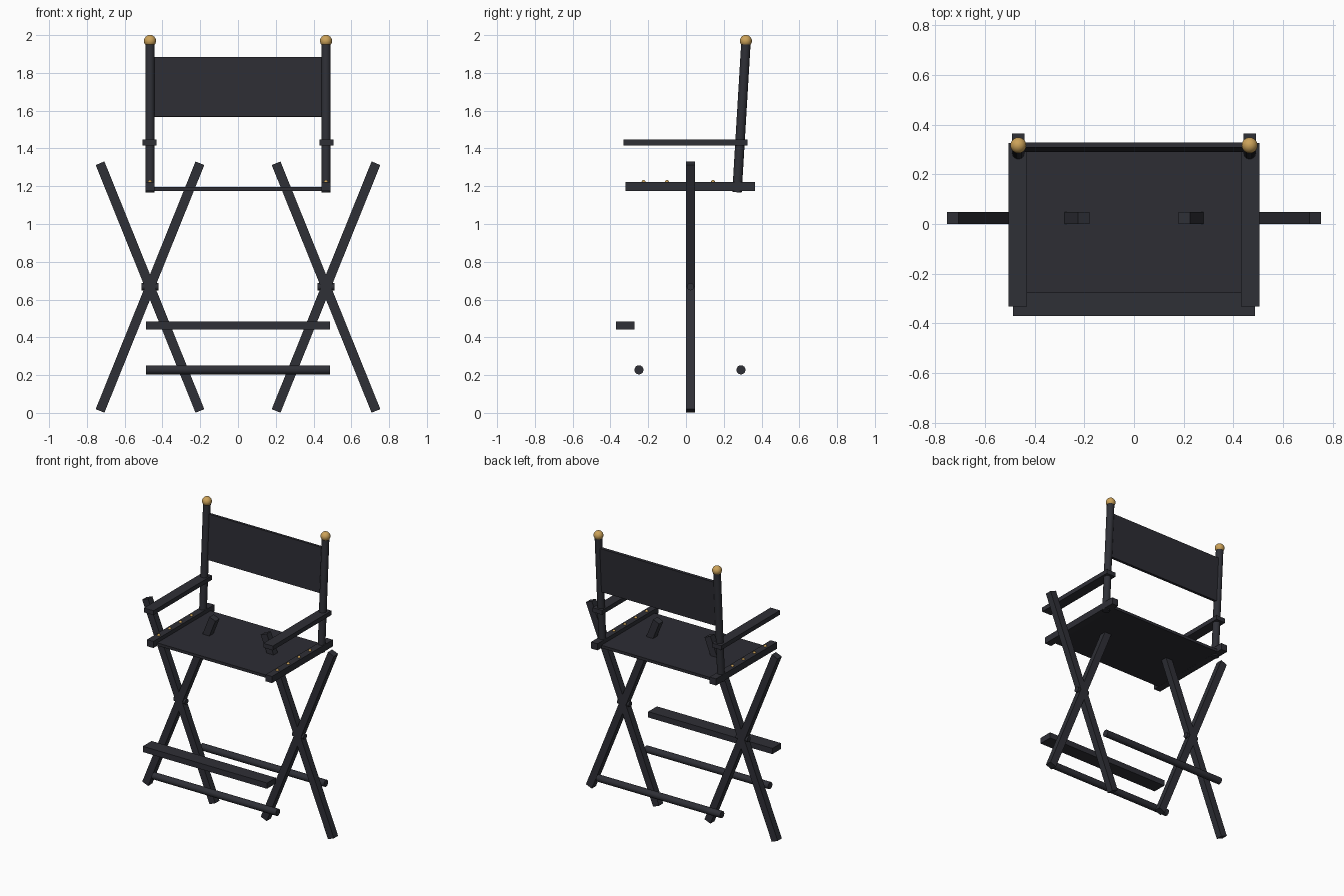
import bpy, math
from mathutils import Vector

if "Cube" in bpy.data.objects:
    bpy.data.objects.remove(bpy.data.objects["Cube"])


def material(name, rgb):
    m = bpy.data.materials.new(name)
    m.diffuse_color = (*rgb, 1)
    m.use_nodes = True
    m.node_tree.nodes["Principled BSDF"].inputs["Base Color"].default_value = m.diffuse_color
    return m


WOOD = material("black wood", (0.028, 0.029, 0.037))
CANVAS = material("black canvas", (0.026, 0.026, 0.034))
BRASS = material("brass", (0.60, 0.36, 0.10))


def finish(name, mat, smooth=False):
    ob = bpy.context.object
    ob.name = name
    ob.data.materials.append(mat)
    if smooth:
        bpy.ops.object.shade_smooth_by_angle(angle=math.radians(40))
    return ob


def box(name, center, size, mat, rot=(0, 0, 0)):
    bpy.ops.mesh.primitive_cube_add(size=1, location=center, rotation=rot)
    bpy.context.object.scale = size
    return finish(name, mat)


def rod(name, a, b, r, mat):
    a, b = Vector(a), Vector(b)
    d = b - a
    bpy.ops.mesh.primitive_cylinder_add(
        vertices=24, radius=r, depth=d.length, location=(a + b) / 2,
        rotation=d.to_track_quat('Z', 'Y').to_euler())
    return finish(name, mat, True)


def ball(name, center, r, mat, seg=24):
    bpy.ops.mesh.primitive_uv_sphere_add(segments=seg, ring_count=seg // 2, radius=r, location=center)
    return finish(name, mat, True)


X = 0.466          # side frame offset
LEG_Y = 0.024
TILT = math.radians(21.96)

for side, s in (("left", -1), ("right", 1)):
    # crossed legs and pivot
    for way, d in (("outward", 1), ("inward", -1)):
        box(f"{side}_{way}_leg", (s * X, LEG_Y, 0.666), (0.05, 0.047, 1.414), WOOD, (0, d * TILT, 0))
    rod(f"{side}_pivot", (s * X - 0.046, LEG_Y, 0.668), (s * X + 0.046, LEG_Y, 0.668), 0.019, WOOD)

    # seat rail with brass studs
    box(f"{side}_seat_rail", (s * X, 0.022, 1.198), (0.05, 0.684, 0.047), WOOD)
    for i in range(5):
        ball(f"{side}_stud_{i + 1}", (s * X, -0.224 + i * 0.1225, 1.222), 0.011, BRASS, 12)

    # armrest
    box(f"{side}_armrest", (s * 0.469, -0.003, 1.431), (0.074, 0.658, 0.031), WOOD)

    # raked back post with finial
    rod(f"{side}_back_post", (s * X, 0.270, 1.168), (s * X, 0.317, 1.955), 0.025, WOOD)
    ball(f"{side}_finial", (s * X, 0.317, 1.969), 0.032, BRASS)

# canvas seat and back
box("seat", (0, 0.022, 1.185), (0.96, 0.598, 0.020), CANVAS)
box("back_panel", (0, 0.309, 1.726), (0.92, 0.021, 0.318), CANVAS, (-math.radians(3.4), 0, 0))

# footrest and stretchers
box("footrest", (0, -0.322, 0.463), (0.976, 0.098, 0.041), WOOD)
for name, y in (("front_stretcher", -0.249), ("back_stretcher", 0.291)):
    rod(name, (-0.488, y, 0.228), (0.488, y, 0.228), 0.024, WOOD)
